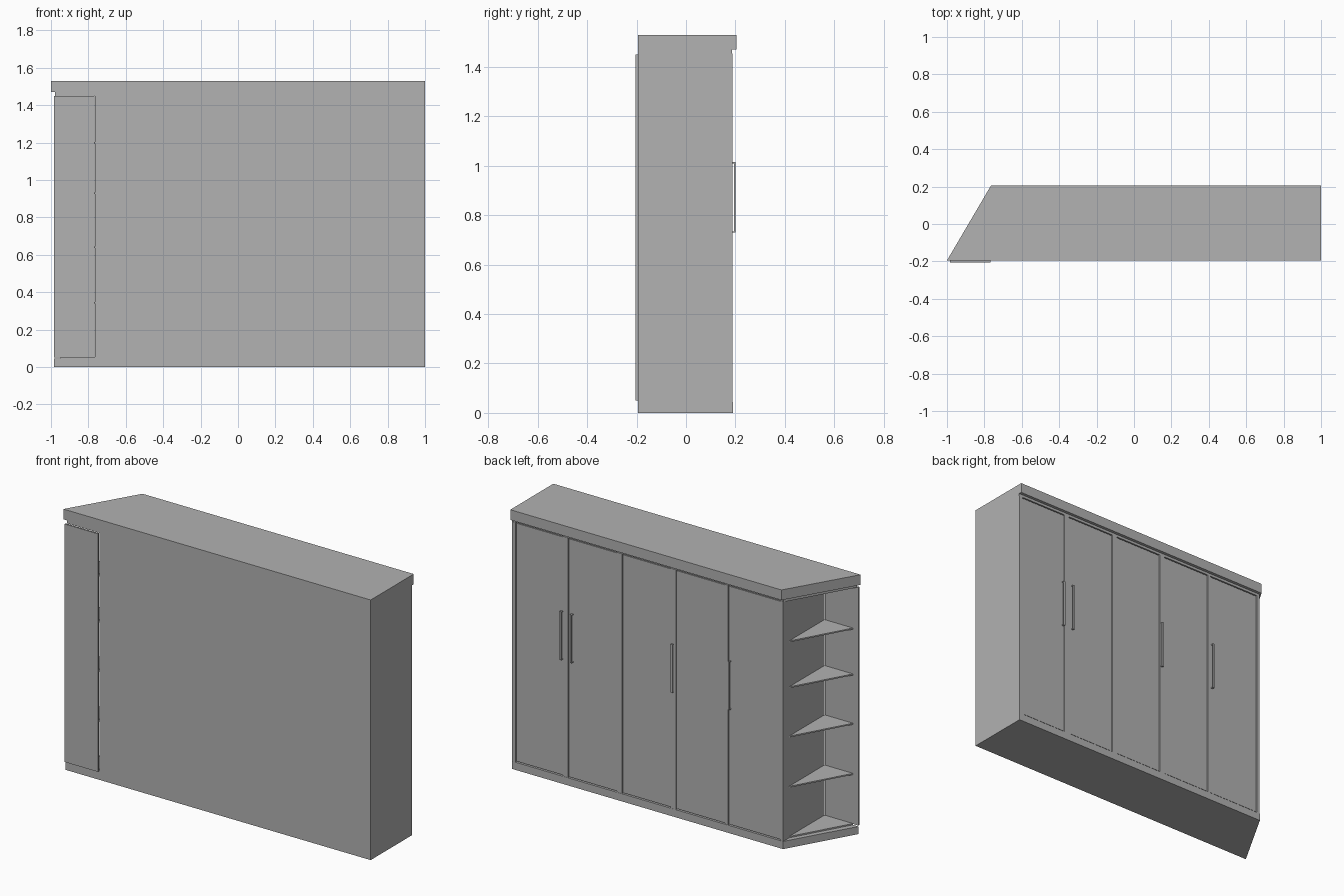
import bpy
import bmesh

cube = bpy.data.objects.get("Cube")
if cube:
    bpy.data.objects.remove(cube, do_unlink=True)

grey = bpy.data.materials.new("plain_grey")
grey.use_nodes = True
colour = (0.445, 0.445, 0.445, 1)
grey.diffuse_color = colour
grey.node_tree.nodes["Principled BSDF"].inputs["Base Color"].default_value = colour


def prism(name, outline, z0, z1):
    """Extrude a plan outline from z0 up to z1."""
    bm = bmesh.new()
    face = bm.faces.new([bm.verts.new((x, y, z0)) for x, y in outline])
    top = bmesh.ops.extrude_face_region(bm, geom=[face])["geom"]
    bmesh.ops.translate(bm, vec=(0, 0, z1 - z0),
                        verts=[v for v in top if isinstance(v, bmesh.types.BMVert)])
    bmesh.ops.recalc_face_normals(bm, faces=bm.faces)
    mesh = bpy.data.meshes.new(name)
    bm.to_mesh(mesh)
    bm.free()
    mesh.materials.append(grey)
    obj = bpy.data.objects.new(name, mesh)
    bpy.context.collection.objects.link(obj)
    return obj


def box(name, x0, x1, y0, y1, z0, z1):
    return prism(name, [(x0, y0), (x1, y0), (x1, y1), (x0, y1)], z0, z1)


REAR, FACE, CORNER = -0.195, 0.19, -0.765
BASE, DOOR_TOP, CORNICE, TOP = 0.05, 1.45, 1.47, 1.53

# Cornice with its angled end, and the plinth below the open corner
prism("cornice", [(-1, REAR), (1, REAR), (1, 0.205), (CORNER, 0.205)], CORNICE, TOP)
corner_plan = [(-0.985, REAR), (CORNER, REAR), (CORNER, FACE)]
prism("corner_plinth", corner_plan, 0, BASE - 0.005)
prism("corner_ceiling", [(-0.978, REAR + 0.004), (CORNER, REAR + 0.004), (CORNER, FACE - 0.01)],
      DOOR_TOP, CORNICE)

# Cabinet body and front rails
box("cabinet_body", CORNER, 1, REAR, 0.172, 0, CORNICE)
box("plinth_rail", CORNER, 1, 0.172, FACE, 0, BASE - 0.005)
box("top_rail", CORNER, 1, 0.172, FACE - 0.003, DOOR_TOP + 0.005, CORNICE)

# Uprights between the doors
uprights = [(0.978, 1), (0.635, 0.668), (0.285, 0.316),
            (-0.066, -0.032), (-0.405, -0.385), (CORNER, -0.745)]
for i, (a, b) in enumerate(uprights):
    box(f"upright_{i + 1}", a, b, 0.172, FACE - 0.001, BASE - 0.005, DOOR_TOP + 0.005)

# Doors sit slightly behind the uprights
for i in range(len(uprights) - 1):
    right, left = uprights[i + 1][1], uprights[i][0]
    box(f"door_{i + 1}", right + 0.003, left - 0.003, 0.168, 0.185, BASE, DOOR_TOP)

# Slim bar handles on two standoffs
for i, x in enumerate((0.678, 0.61, -0.045, -0.418)):
    box(f"handle_bar_{i + 1}", x - 0.006, x + 0.006, 0.195, 0.2, 0.73, 1.015)
    for end, z in (("lower", 0.73), ("upper", 1.01)):
        box(f"handle_{end}_post_{i + 1}", x - 0.006, x + 0.006, 0.182, 0.196, z, z + 0.005)

# Open corner: rear panel and triangular shelves
box("corner_rear_panel", -0.985, -0.768, -0.205, REAR, BASE, DOOR_TOP)
for i, z in enumerate((0.045, 0.34, 0.635, 0.925, 1.195)):
    prism(f"corner_shelf_{i + 1}", [(-0.95, REAR), (CORNER, REAR), (CORNER, 0.135)], z, z + 0.008)
